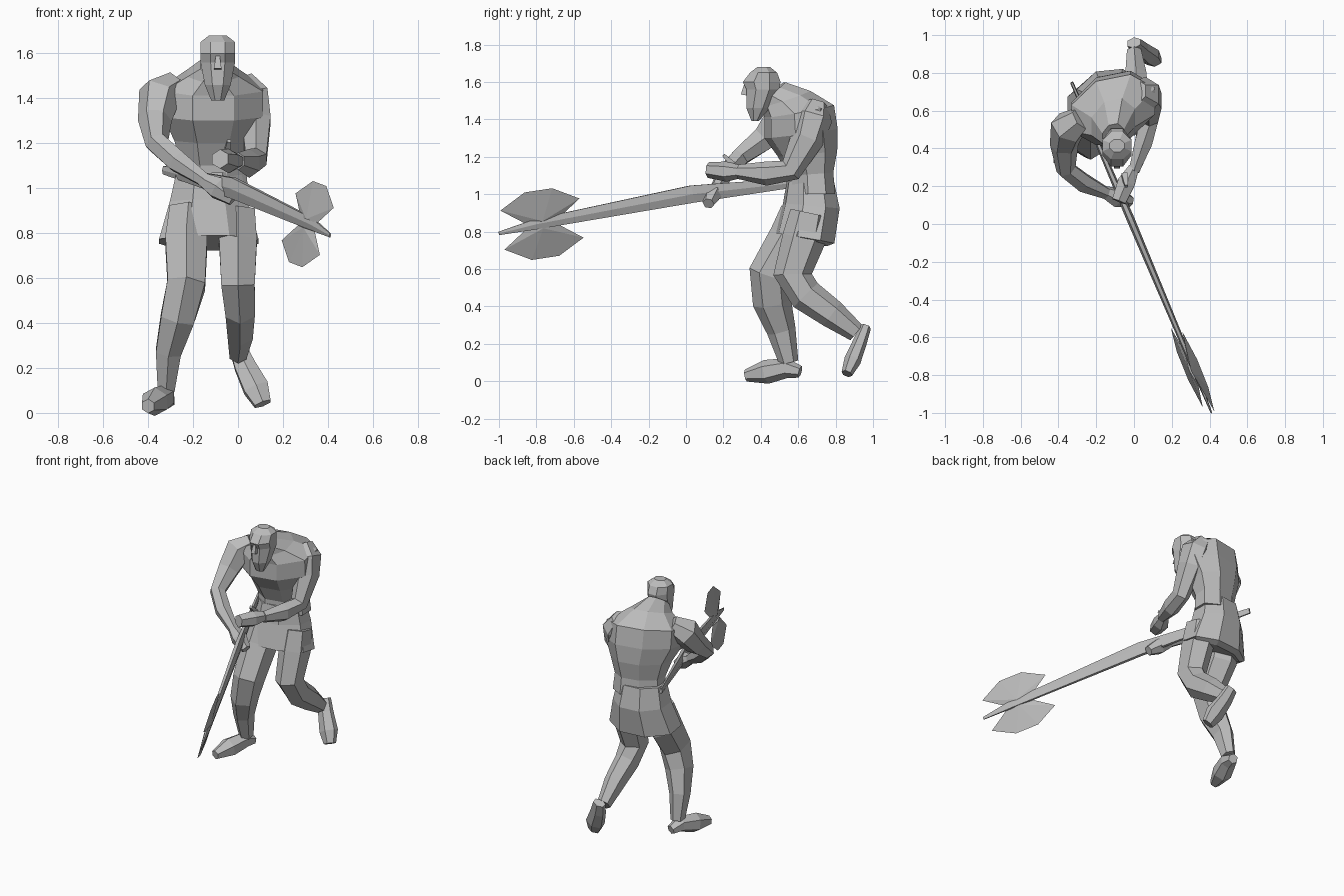
import bpy
import bmesh
import math
from mathutils import Vector

default_cube = bpy.data.objects.get("Cube")
if default_cube:
    bpy.data.objects.remove(default_cube, do_unlink=True)

# One plain colour for the whole figure
grey = (.5, .5, .5, 1)
stone = bpy.data.materials.new("plain_grey")
stone.use_nodes = True
stone.diffuse_color = grey
stone.node_tree.nodes["Principled BSDF"].inputs["Base Color"].default_value = grey

ACROSS = Vector((1, 0, 0))
UPRIGHT = Vector((0, 0, 1))
SLANTED = Vector((0, 1, -.9))


def finish(name, bm):
    """Turn a bmesh into a named object in the plain colour."""
    bmesh.ops.recalc_face_normals(bm, faces=bm.faces)
    mesh = bpy.data.meshes.new(name)
    bm.to_mesh(mesh)
    bm.free()
    mesh.materials.append(stone)
    part = bpy.data.objects.new(name, mesh)
    bpy.context.collection.objects.link(part)


def unit_ring(sides):
    """Corners of a polygon whose sides reach slightly past radius one."""
    corner = math.sqrt(1 / math.cos(math.pi / sides))
    angles = [math.tau * (k + .5) / sides for k in range(sides)]
    return [(corner * math.cos(a), corner * math.sin(a)) for a in angles]


def loft(name, rings):
    """Skin a list of equal point loops and cap both ends."""
    bm = bmesh.new()
    loops = [[bm.verts.new(point) for point in ring] for ring in rings]
    for lower, upper in zip(loops, loops[1:]):
        for i in range(len(lower)):
            bm.faces.new((lower[i - 1], lower[i], upper[i], upper[i - 1]))
    bm.faces.new(loops[0])
    bm.faces.new(loops[-1])
    finish(name, bm)


def tube(name, path, axis=ACROSS, depth=1, sides=6):
    """Limb along (x, y, z, radius) stops; depth scales it across the axis."""
    centres = [Vector(stop[:3]) for stop in path]
    last = len(path) - 1
    rings = []
    for i, centre in enumerate(centres):
        along = (centres[min(i + 1, last)] - centres[max(i - 1, 0)]).normalized()
        wide = (axis - along * axis.dot(along)).normalized() * path[i][3]
        deep = along.cross(wide) * depth
        rings.append([centre + wide * c + deep * s for c, s in unit_ring(sides)])
    loft(name, rings)


def body(name, rows, centre, rise=0, twist=0, sides=8):
    """Stack of (half width, front y, back y, z) rows.

    The back edge is lifted progressively by rise, and twist sets
    the left side further back than the right.
    """
    rings = []
    for i, (half, front, back, z) in enumerate(rows):
        lift = rise * i / (len(rows) - 1)
        ring = []
        for c, s in unit_ring(sides):
            blend = (s + 1) / 2
            y = front + (back - front) * blend + twist * half * c
            ring.append((centre + half * c, y, z + lift * blend))
        rings.append(ring)
    loft(name, rings)


# Torso, hunched forward, left shoulder drawn back
body("torso", [
    (.16, .55, .79, 1),
    (.15, .55, .78, 1.1),
    (.18, .5, .8, 1.2),
    (.23, .43, .8, 1.3),
    (.23, .43, .78, 1.41),
    (.12, .42, .66, 1.47),
    (.06, .4, .53, 1.5),
], centre=-.11, rise=.1, twist=.2)

# Kilt, longer at the back
body("kilt", [
    (.15, .54, .79, 1.07),
    (.18, .52, .82, .95),
    (.23, .48, .79, .79),
    (.2, .51, .75, .8),
], centre=-.13, rise=-.08, twist=.1)

# Head with a long beard
body("head", [
    (.03, .35, .39, 1.39),
    (.06, .32, .45, 1.46),
    (.08, .32, .5, 1.56),
    (.08, .3, .51, 1.6),
    (.08, .34, .49, 1.65),
    (.04, .38, .45, 1.68),
], centre=-.09)
tube("nose", [(-.09, .32, 1.59, .01), (-.09, .31, 1.53, .02)], sides=4)

# Left arm, forearm level across the belly
tube("left_arm", [
    (.02, .7, 1.48, .05),
    (.06, .68, 1.41, .08),
    (.08, .65, 1.3, .07),
    (.08, .56, 1.13, .05),
    (.05, .43, 1.11, .05),
    (0, .28, 1.12, .03),
], depth=1.2)
tube("left_hand", [(0, .3, 1.12, .03), (-.04, .22, 1.12, .05), (-.08, .12, 1.13, .04)])
tube("left_thumb", [(-.05, .26, 1.15, .02), (-.04, .2, 1.21, .01)], sides=4)

# Right arm, reaching down to the haft
tube("right_arm", [
    (-.28, .56, 1.46, .06),
    (-.35, .51, 1.41, .09),
    (-.37, .42, 1.3, .07),
    (-.36, .29, 1.2, .05),
    (-.27, .22, 1.12, .05),
    (-.14, .16, 1.03, .03),
], SLANTED)
tube("right_hand", [(-.16, .17, 1.04, .03), (-.09, .14, 1, .05), (-.02, .12, .95, .03)],
     SLANTED)

# Right leg, planted in front
tube("right_leg", [
    (-.22, .62, .9, .09),
    (-.23, .57, .76, .1),
    (-.23, .45, .57, .09),
    (-.27, .46, .42, .08),
    (-.31, .51, .27, .06),
    (-.32, .55, .1, .04),
], depth=1.2)
tube("right_foot", [(-.31, .61, .05, .03), (-.33, .54, .07, .05),
                    (-.37, .43, .05, .06), (-.4, .32, .03, .03)])

# Left leg, trailing behind
tube("left_leg", [
    (0, .66, .9, .08),
    (0, .63, .76, .09),
    (0, .57, .57, .08),
    (.01, .64, .46, .07),
    (.01, .78, .36, .06),
    (0, .91, .26, .04),
], depth=1.2)
tube("left_foot", [(0, .96, .29, .04), (.03, .93, .21, .05),
                   (.08, .89, .11, .06), (.11, .86, .04, .04)], depth=.7)

# Axe haft, swelling at the grip and ending in a spike
tube("axe_haft", [
    (-.33, .75, 1.08, .02),
    (-.02, .03, 1, .05),
    (.33, -.8, .84, .03),
    (.41, -1, .79, .01),
], UPRIGHT, depth=.4)

# Axe blades: thin lenses, mirrored along and across the haft
hub = Vector((.31, -.77, .84))
along = Vector((.37, -.92, -.14))
rim = [(.1, .02), (.23, .11), (.08, .19)]
outline = rim + [(-a, b) for a, b in reversed(rim)]
for name, flip in (("axe_blade_upper", 1), ("axe_blade_lower", -1)):
    outward = Vector((.28, -.1, .95)) * flip
    thickness = along.cross(outward) * .015
    bm = bmesh.new()
    edge = [bm.verts.new(hub + along * a + outward * b) for a, b in outline]
    for offset in (thickness, -thickness):
        centre = bm.verts.new(hub + outward * rim[0][1] + offset)
        for i in range(len(edge)):
            bm.faces.new((centre, edge[i - 1], edge[i]))
    finish(name, bm)
